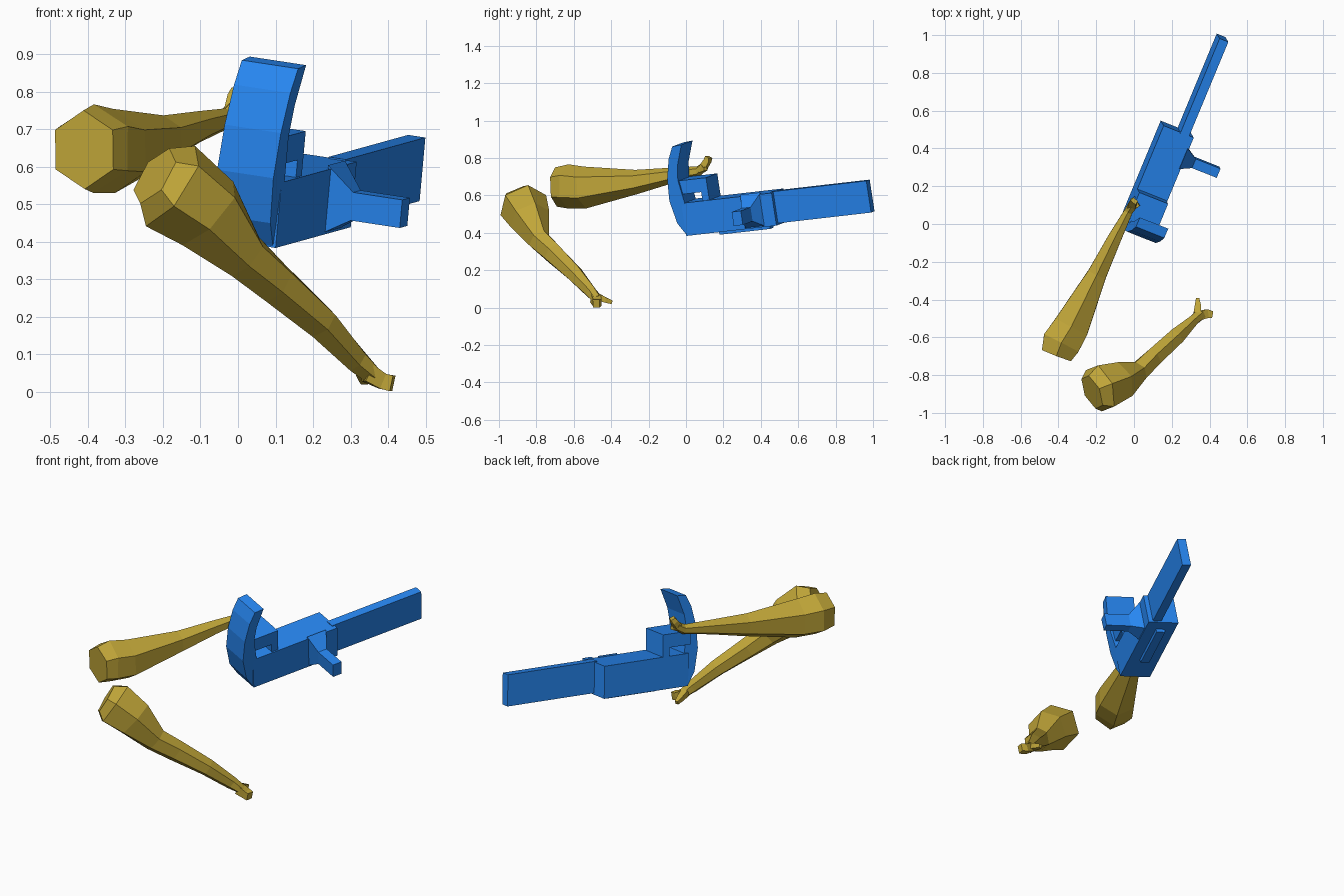
import bpy, bmesh, math
from mathutils import Vector


def material(name, rgb):
    m = bpy.data.materials.new(name)
    m.diffuse_color = (*rgb, 1)
    return m


GOLD = material("gold", (0.53, 0.38, 0.04))
BLUE = material("blue", (0.02, 0.24, 0.88))

# Tilted frame of the tool: forward, right, up
F = Vector((0.38, 0.915, 0.105)).normalized()
R = F.cross(Vector((0.09, -0.15, 0.985))).normalized()
U = R.cross(F)


def local(s, w, t):
    return F * s + R * w + U * t


def finish(name, bm, mat):
    bmesh.ops.recalc_face_normals(bm, faces=bm.faces)
    me = bpy.data.meshes.new(name)
    bm.to_mesh(me)
    bm.free()
    me.materials.append(mat)
    ob = bpy.data.objects.new(name, me)
    bpy.context.collection.objects.link(ob)
    return ob


def skin(name, rings, mat):
    """Join successive rings of points and cap both ends."""
    bm = bmesh.new()
    rows = [[bm.verts.new(p) for p in ring] for ring in rings]
    n = len(rows[0])
    for a, b in zip(rows, rows[1:]):
        for i in range(n):
            j = (i + 1) % n
            bm.faces.new((a[i], a[j], b[j], b[i]))
    bm.faces.new(rows[0][::-1])
    bm.faces.new(rows[-1])
    return finish(name, bm, mat)


def prism(name, profile, w0, w1, lean=0.0):
    """Side profile (forward, up) extruded across the tool."""
    return skin(name, [[local(s, w + lean * (t - 0.55), t) for s, t in profile]
                       for w in (w0, w1)], BLUE)


def box(name, s0, s1, w0, w1, t0, t1):
    return prism(name, [(s0, t0), (s1, t0), (s1, t1), (s0, t1)], w0, w1)


def limb(name, sections, sides=6):
    """Tapered tube; each section is (centre, half width, half height)."""
    pts = [Vector(c) for c, a, b in sections]
    rings = []
    for i, (c, a, b) in enumerate(sections):
        d = (pts[min(i + 1, len(pts) - 1)] - pts[max(i - 1, 0)]).normalized()
        side = d.cross(Vector((0, 0, 1))).normalized()
        up = side.cross(d)
        turn = math.pi / 4 if sides == 4 else 0
        rings.append([pts[i] + side * a * math.sin(q) + up * b * math.cos(q)
                      for q in (2 * math.pi * k / sides + turn for k in range(sides))])
    return skin(name, rings, GOLD)


# Curved rear grip
prism("rear_grip", [(0.084, 0.873), (0.052, 0.81), (0.024, 0.704), (0.0145, 0.582),
                    (0.038, 0.457), (0.081, 0.388), (0.16, 0.388), (0.10, 0.56),
                    (0.083, 0.69), (0.096, 0.77), (0.138, 0.877)], -0.125, 0.038, 0.05)

# Body, guard loop around the hole, underside rail and blade
box("body", 0.08, 0.605, -0.135, 0.038, 0.386, 0.563)
box("guard_top", 0.07, 0.24, -0.135, 0.03, 0.61, 0.684)
box("guard_post", 0.20, 0.24, -0.135, 0.03, 0.55, 0.684)
box("underside_rail", 0.245, 0.54, -0.075, -0.025, 0.366, 0.39)
box("blade", 0.59, 1.147, -0.038, 0.012, 0.395, 0.567)


# Side handle: flared base running into a square bar
def square(w, s0, s1, t0, t1):
    return [local(s, w, t) for s, t in ((s0, t0), (s1, t0), (s1, t1), (s0, t1))]


skin("side_handle", [square(0.03, 0.422, 0.54, 0.388, 0.572),
                     square(0.10, 0.445, 0.498, 0.43, 0.506),
                     square(0.242, 0.445, 0.498, 0.43, 0.506)], BLUE)

# Raised arm reaching to the grip
limb("raised_arm", [((-0.41, -0.695, 0.645), 0.095, 0.105),
                    ((-0.385, -0.63, 0.648), 0.118, 0.118),
                    ((-0.33, -0.54, 0.642), 0.108, 0.112),
                    ((-0.195, -0.265, 0.672), 0.058, 0.065),
                    ((-0.105, -0.08, 0.706), 0.042, 0.042),
                    ((-0.03, 0.065, 0.728), 0.026, 0.028),
                    ((-0.008, 0.10, 0.755), 0.028, 0.024)])
limb("raised_fingers", [((-0.012, 0.09, 0.745), 0.03, 0.026),
                        ((-0.004, 0.115, 0.785), 0.028, 0.022),
                        ((0.002, 0.122, 0.805), 0.022, 0.018)], 4)
limb("raised_thumb", [((-0.012, 0.08, 0.735), 0.02, 0.02),
                      ((0.025, 0.105, 0.742), 0.014, 0.014)], 4)

# Lowered arm, narrow above the bent elbow
limb("lowered_arm", [((-0.222, -0.89, 0.575), 0.10, 0.085),
                     ((-0.18, -0.87, 0.548), 0.135, 0.128),
                     ((-0.08, -0.835, 0.475), 0.112, 0.112),
                     ((0.02, -0.785, 0.36), 0.058, 0.068),
                     ((0.10, -0.71, 0.29), 0.054, 0.06),
                     ((0.22, -0.60, 0.185), 0.05, 0.048),
                     ((0.315, -0.51, 0.085), 0.03, 0.036),
                     ((0.355, -0.475, 0.045), 0.034, 0.026)])
limb("lowered_fingers", [((0.345, -0.485, 0.05), 0.036, 0.034),
                         ((0.385, -0.475, 0.028), 0.032, 0.03),
                         ((0.412, -0.48, 0.022), 0.026, 0.03)], 4)
limb("lowered_thumb", [((0.335, -0.475, 0.06), 0.028, 0.026),
                       ((0.338, -0.43, 0.04), 0.022, 0.02),
                       ((0.337, -0.395, 0.028), 0.012, 0.014)], 4)
